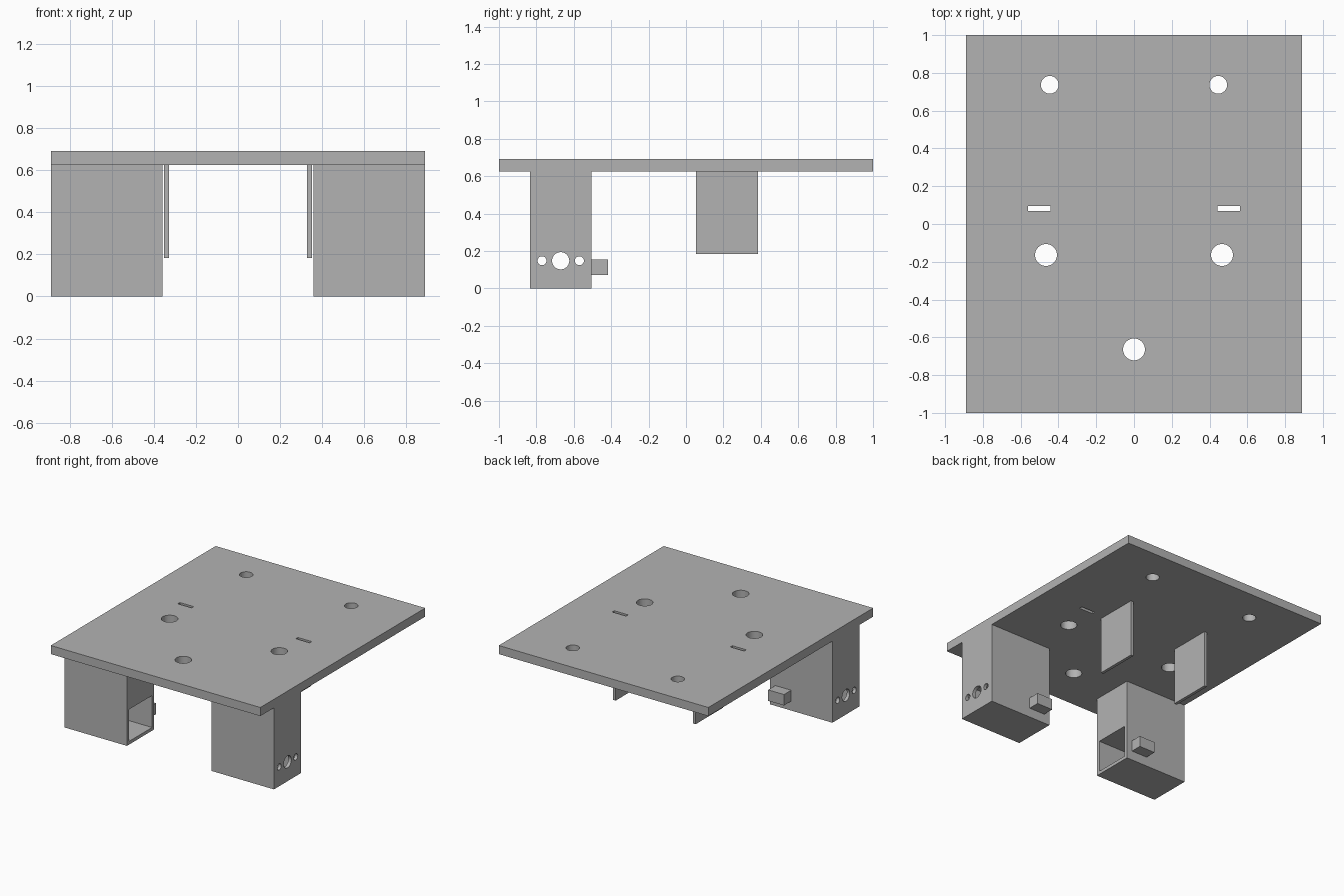
import bpy
import math

cube = bpy.data.objects.get("Cube")
if cube:
    bpy.data.objects.remove(cube, do_unlink=True)

grey = bpy.data.materials.new("plain_grey")
grey.use_nodes = True
colour = (0.45, 0.45, 0.45, 1)
grey.diffuse_color = colour
grey.node_tree.nodes["Principled BSDF"].inputs["Base Color"].default_value = colour


def box(name, xs, ys, zs):
    """Axis-aligned box from its (min, max) extents."""
    bpy.ops.mesh.primitive_cube_add(size=1)
    ob = bpy.context.object
    ob.name = name
    spans = [sorted(s) for s in (xs, ys, zs)]
    for v in ob.data.vertices:
        v.co = [(a + b) / 2 + c * (b - a) for c, (a, b) in zip(v.co, spans)]
    ob.data.materials.append(grey)
    return ob


def rod(location, radius, depth, axis="Z"):
    """Round cutter along Z or X."""
    turn = (0, math.pi / 2, 0) if axis == "X" else (0, 0, 0)
    bpy.ops.mesh.primitive_cylinder_add(vertices=48, radius=radius, depth=depth,
                                        location=location, rotation=turn)
    ob = bpy.context.object
    ob.data.materials.append(grey)
    return ob


def cut(target, cutters):
    """Subtract the cutters, then remove them."""
    bpy.context.view_layer.objects.active = target
    for cutter in cutters:
        cutter.hide_render = True
        mod = target.modifiers.new("cut", "BOOLEAN")
        mod.operation = "DIFFERENCE"
        mod.solver = "EXACT"
        mod.object = cutter
        bpy.ops.object.modifier_apply(modifier=mod.name)
        bpy.data.objects.remove(cutter, do_unlink=True)


W, UNDER, TOP = 0.89, 0.626, 0.692
FRONT, BACK, INNER = -0.835, -0.505, 0.359
WALL = 0.025
MID_Y = (FRONT + BACK) / 2

# Deck with round holes and two slots
deck = box("deck", (-W, W), (-1, 1), (UNDER, TOP))
holes = [rod((0, -0.664, TOP), 0.058, 1)]
for s in (-1, 1):
    holes.append(rod((s * 0.446, 0.737, TOP), 0.047, 1))
    holes.append(rod((s * 0.466, -0.164, TOP), 0.058, 1))
    holes.append(box("slot", (s * 0.443, s * 0.561), (0.07, 0.095), (0.5, 0.8)))
cut(deck, holes)

for side, s in (("right", -1), ("left", 1)):
    # Leg with a pocket open to the inside and holes in its outer wall
    leg = box(side + "_leg", (s * INNER, s * W), (FRONT, BACK), (0, UNDER))
    cutters = [box("pocket", (s * 0.2, s * (W - WALL)),
                   (FRONT + WALL, BACK - WALL), (WALL, 0.27))]
    for dy, radius in ((-0.1, 0.024), (0, 0.046), (0.1, 0.024)):
        cutters.append(rod((s * W, MID_Y + dy, 0.148), radius, 0.2, "X"))
    cut(leg, cutters)

    # Small block on the back of the leg
    box(side + "_leg_block", (s * 0.405, s * 0.54), (BACK, -0.418), (0.072, 0.156))

    # Thin fin hanging below the deck
    box(side + "_fin", (s * 0.328, s * 0.351), (0.053, 0.385), (0.184, UNDER))
